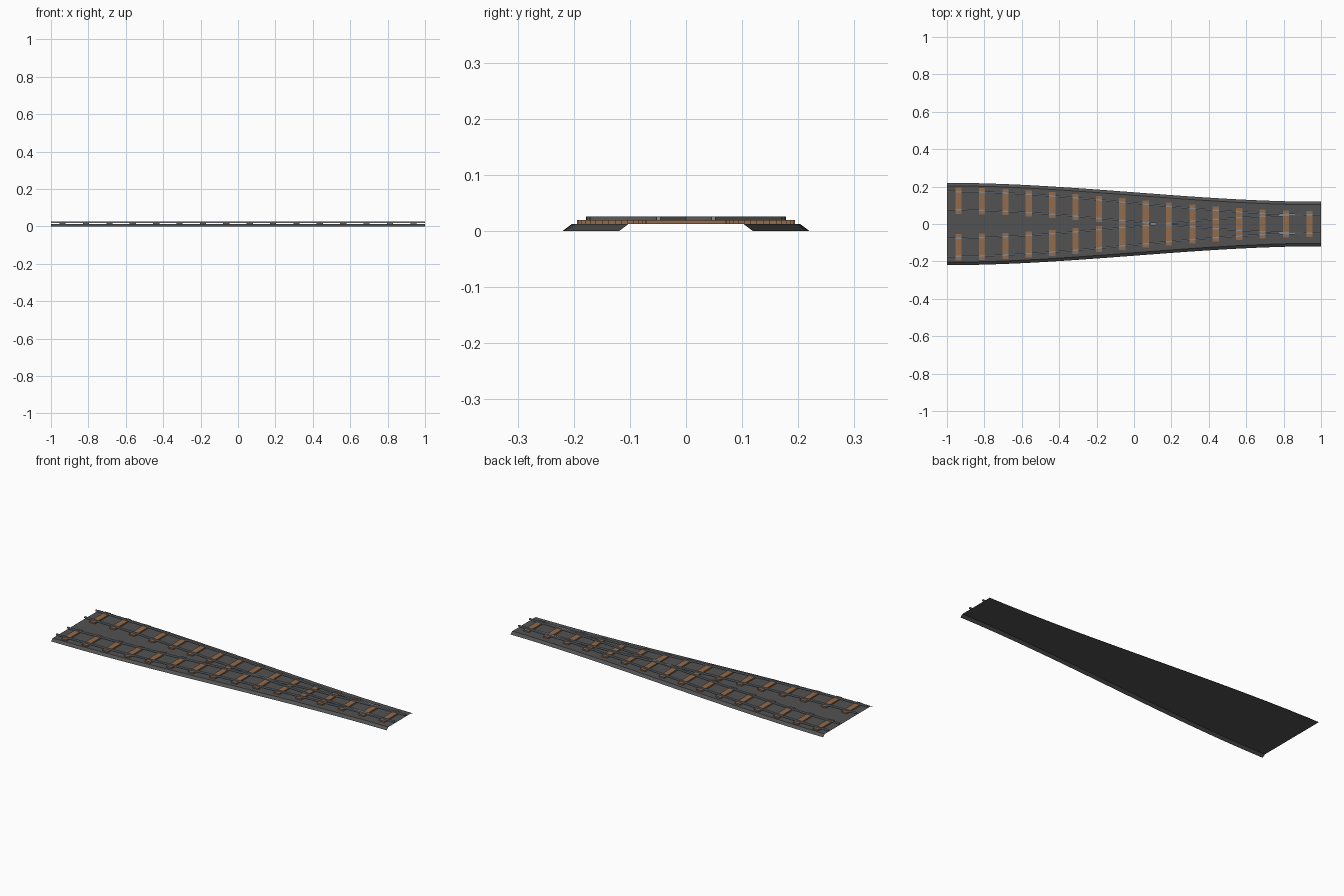
import bpy
import bmesh

cube = bpy.data.objects.get("Cube")
if cube:
    bpy.data.objects.remove(cube, do_unlink=True)


def material(name, rgb):
    mat = bpy.data.materials.new(name)
    mat.use_nodes = True
    color = (*rgb, 1)
    mat.diffuse_color = color
    bsdf = next(n for n in mat.node_tree.nodes if n.type == 'BSDF_PRINCIPLED')
    bsdf.inputs["Base Color"].default_value = color
    return mat


GRAVEL = material("dark gravel", (0.085, 0.085, 0.085))
WOOD = material("brown wood", (0.29, 0.145, 0.07))
STEEL = material("slate steel", (0.23, 0.26, 0.29))

SEGMENTS = 32
STATIONS = [-1 + 2 * i / SEGMENTS for i in range(SEGMENTS + 1)]
BED_TOP = 0.0122
TIE_BOTTOM, TIE_TOP = 0.0125, 0.02
RAIL_BOTTOM, RAIL_TOP = 0.0185, 0.026
HALF_GAUGE = 0.049
HALF_RAIL = 0.004
HALF_TIE = 0.07


def spread(x):
    """Eases from one at the double end to zero at the single end."""
    t = (x + 1) / 2
    return 1 - t * t * (3 - 2 * t)


def track_center(x):
    return 0.125 * spread(x)


def finish(bm, name, mat):
    mesh = bpy.data.meshes.new(name)
    bm.to_mesh(mesh)
    bm.free()
    mesh.materials.append(mat)
    obj = bpy.data.objects.new(name, mesh)
    bpy.context.collection.objects.link(obj)


def sweep(name, section, mat, closed):
    """Skins the (y, z) section that section(x) gives along the stations."""
    bm = bmesh.new()
    rings = [[bm.verts.new((x, y, z)) for y, z in section(x)] for x in STATIONS]
    count = len(rings[0])
    for a, b in zip(rings, rings[1:]):
        for i in range(count if closed else count - 1):
            j = (i + 1) % count
            bm.faces.new((a[i], a[j], b[j], b[i]))
    if closed:
        bm.faces.new(rings[0])
        bm.faces.new(rings[-1][::-1])
        bmesh.ops.recalc_face_normals(bm, faces=bm.faces)
    finish(bm, name, mat)


# Gravel bed: an open shell with sloping shoulders, facing up
def bed_section(x):
    w = 0.119 + 0.101 * spread(x)
    top = w - 0.016
    return [(w, 0), (top, BED_TOP), (-top, BED_TOP), (-w, 0)]


sweep("gravel_bed", bed_section, GRAVEL, False)


# Rails: two for each of the diverging tracks
def add_rail(name, track, offset):
    def section(x):
        y = track * track_center(x) + offset
        return [(y - HALF_RAIL, RAIL_BOTTOM), (y + HALF_RAIL, RAIL_BOTTOM),
                (y + HALF_RAIL, RAIL_TOP), (y - HALF_RAIL, RAIL_TOP)]
    sweep(name, section, STEEL, True)


for track, track_name in ((1, "back"), (-1, "front")):
    for side, side_name in ((1, "back"), (-1, "front")):
        add_rail(f"{track_name}_track_{side_name}_rail", track, side * HALF_GAUGE)


# Ties: a pair at each step, joined into one where the tracks meet
def add_tie(name, x, y0, y1):
    bm = bmesh.new()
    bmesh.ops.create_cube(bm, size=1)
    size = (0.033, y1 - y0, TIE_TOP - TIE_BOTTOM)
    bmesh.ops.scale(bm, vec=size, verts=bm.verts)
    bmesh.ops.translate(bm, vec=(x, (y0 + y1) / 2, (TIE_TOP + TIE_BOTTOM) / 2),
                        verts=bm.verts)
    finish(bm, name, WOOD)


TIES = 16
for i in range(TIES):
    x = -1 + (2 * i + 1) / TIES
    c = track_center(x)
    inner, outer = c - HALF_TIE, c + HALF_TIE
    if inner > 0:
        add_tie(f"back_tie_{i + 1}", x, inner, outer)
        add_tie(f"front_tie_{i + 1}", x, -outer, -inner)
    else:
        add_tie(f"joined_tie_{i + 1}", x, -outer, outer)
